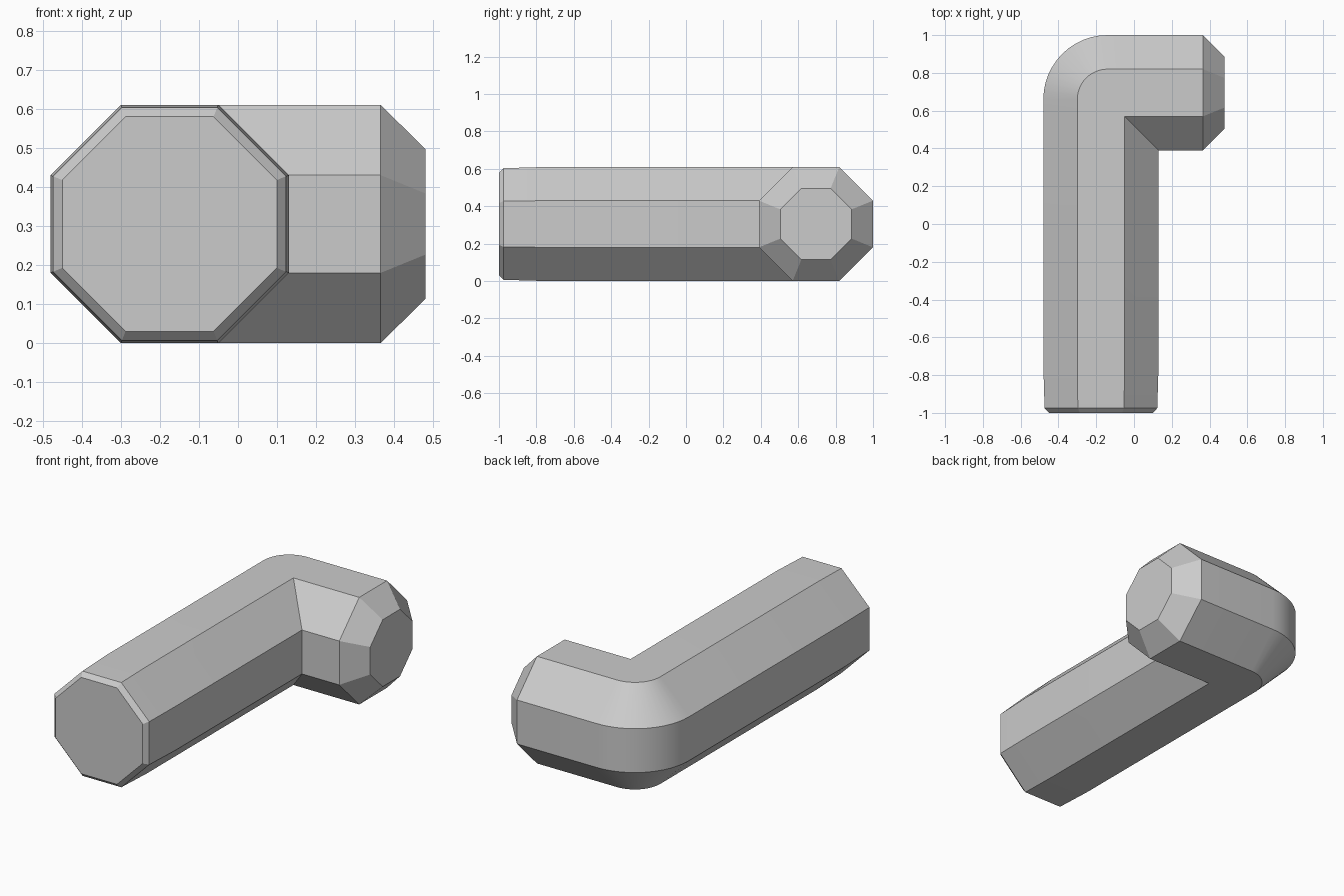
import bpy
import bmesh
from math import radians, sin, cos, pi

if "Cube" in bpy.data.objects:
    bpy.data.objects.remove(bpy.data.objects["Cube"], do_unlink=True)

HALF, FLAT = 0.305, 0.125          # octagon half width and half facet length
LEG_X, ARM_Y, MID_Z = -0.175, 0.695, 0.305
PIVOT = 0.035                      # inward offset of the bend centre
BEND_STEPS = 12

# Octagonal section as (inward offset, height) pairs
section = [(FLAT, HALF), (HALF, FLAT), (HALF, -FLAT), (FLAT, -HALF),
           (-FLAT, -HALF), (-HALF, -FLAT), (-HALF, FLAT), (-FLAT, HALF)]


def leg_ring(y, scale):
    return [(LEG_X + o * scale, y, MID_Z + h * scale) for o, h in section]


def arm_ring(x, scale):
    return [(x, ARM_Y - o * scale, MID_Z + h * scale) for o, h in section]


def bend_ring(angle):
    # Outer points follow an arc, inner points meet at a sharp mitre
    ring = []
    for o, h in section:
        if o > PIVOT:
            ring.append((LEG_X + o, ARM_Y - o, MID_Z + h))
        else:
            r = PIVOT - o
            ring.append((LEG_X + PIVOT - r * cos(angle),
                         ARM_Y - PIVOT + r * sin(angle), MID_Z + h))
    return ring


# Long leg with chamfered, slightly tapered end; bend; short arm with chamfered tip
rings = [leg_ring(-1.0, 0.9), leg_ring(-0.975, 0.978), leg_ring(-0.75, 1.0)]
rings += [bend_ring(i / BEND_STEPS * pi / 2) for i in range(BEND_STEPS + 1)]
rings += [arm_ring(0.365, 1.0), arm_ring(0.48, 0.625)]

bm = bmesh.new()
loops = [[bm.verts.new(p) for p in ring] for ring in rings]
for a, b in zip(loops, loops[1:]):
    for i in range(8):
        j = (i + 1) % 8
        bm.faces.new((a[i], a[j], b[j], b[i]))
bm.faces.new(loops[0])
bm.faces.new(loops[-1])
bmesh.ops.remove_doubles(bm, verts=bm.verts, dist=0.0001)
bmesh.ops.recalc_face_normals(bm, faces=bm.faces)

mesh = bpy.data.meshes.new("bent_octagonal_bar")
bm.to_mesh(mesh)
bm.free()
bar = bpy.data.objects.new("bent_octagonal_bar", mesh)
bpy.context.collection.objects.link(bar)

# Plain grey finish
grey = bpy.data.materials.new("plain_grey")
grey.use_nodes = True
colour = (0.6, 0.6, 0.6, 1.0)
grey.diffuse_color = colour
grey.node_tree.nodes["Principled BSDF"].inputs["Base Color"].default_value = colour
mesh.materials.append(grey)

# Smooth bend with crisp facet edges
bpy.ops.object.select_all(action='DESELECT')
bar.select_set(True)
bpy.context.view_layer.objects.active = bar
bpy.ops.object.shade_smooth_by_angle(angle=radians(25))
